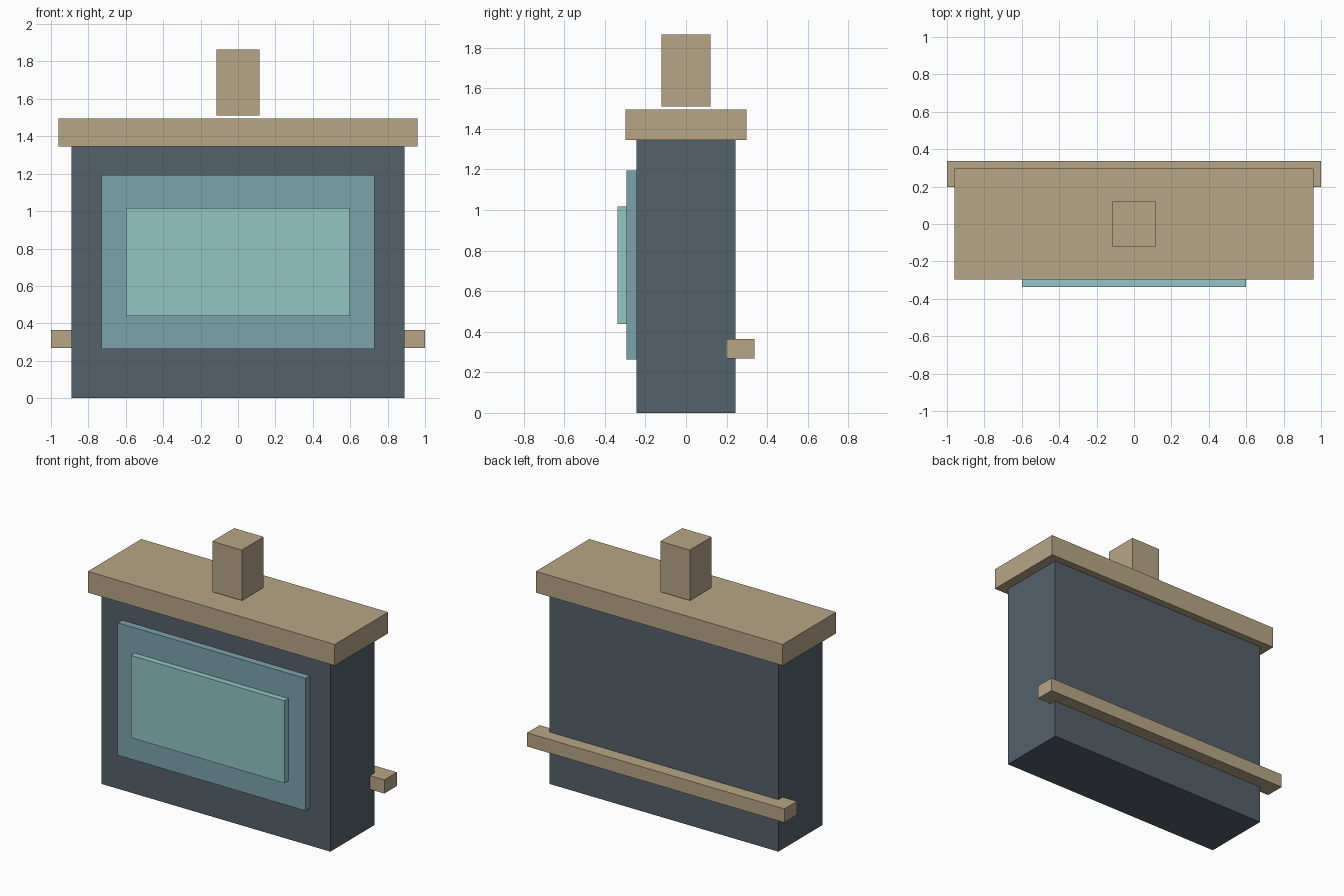
import bpy
import bmesh
from mathutils import Vector

if "Cube" in bpy.data.objects:
    bpy.data.objects.remove(bpy.data.objects["Cube"])


def material(name, rgb):
    m = bpy.data.materials.new(name)
    m.diffuse_color = (*rgb, 1)
    m.use_nodes = True
    m.node_tree.nodes["Principled BSDF"].inputs["Base Color"].default_value = m.diffuse_color
    return m


def box(name, lo, hi, mat):
    """Flat-shaded box spanning two opposite corners."""
    lo, hi = Vector(lo), Vector(hi)
    bm = bmesh.new()
    bmesh.ops.create_cube(bm, size=1)
    bmesh.ops.scale(bm, vec=hi - lo, verts=bm.verts)
    mesh = bpy.data.meshes.new(name)
    bm.to_mesh(mesh)
    bm.free()
    mesh.materials.append(mat)
    ob = bpy.data.objects.new(name, mesh)
    ob.location = (lo + hi) / 2
    bpy.context.collection.objects.link(ob)
    return ob


slate = material("slate", (0.09, 0.12, 0.145))
tan = material("tan", (0.47, 0.38, 0.24))
teal = material("teal", (0.2, 0.37, 0.41))
aqua = material("aqua", (0.29, 0.56, 0.55))

# Main cabinet and overhanging top slab
box("cabinet_body", (-0.89, -0.245, 0), (0.89, 0.245, 1.346), slate)
box("top_slab", (-0.96, -0.297, 1.346), (0.96, 0.297, 1.495), tan)

# Block floating just above the slab
box("top_block", (-0.115, -0.121, 1.51), (0.115, 0.121, 1.865), tan)

# Stepped front panels
box("front_panel", (-0.73, -0.294, 0.263), (0.73, -0.235, 1.194), teal)
box("inner_panel", (-0.598, -0.337, 0.438), (0.598, -0.284, 1.017), aqua)

# Rail across the back
box("back_rail", (-1, 0.197, 0.269), (1, 0.337, 0.365), tan)
